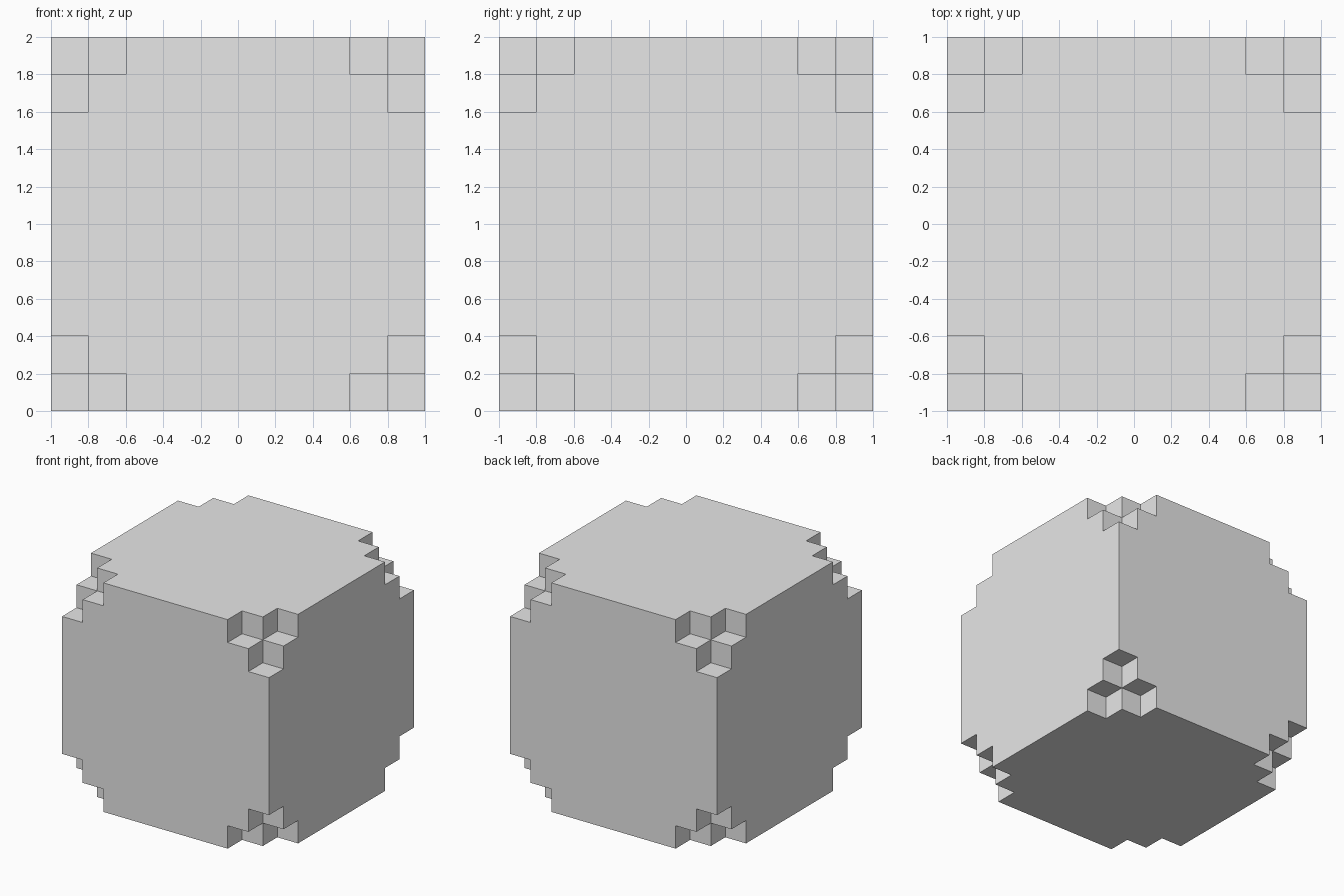
import bpy
import bmesh
from itertools import product
from mathutils import Vector

default_cube = bpy.data.objects.get("Cube")
if default_cube:
    bpy.data.objects.remove(default_cube, do_unlink=True)

# Single plain grey
grey = bpy.data.materials.new("light grey")
grey.use_nodes = True
colour = (0.8, 0.8, 0.8, 1)
grey.diffuse_color = colour
grey.node_tree.nodes["Principled BSDF"].inputs["Base Color"].default_value = colour

# Cell boundaries along every axis: two small steps at each end
STEPS = [-1, -0.8, -0.6, 0.6, 0.8, 1]
CELLS = len(STEPS) - 1


def is_solid(cell):
    """Each corner loses its corner cell and the next cell along each edge."""
    if any(i < 0 or i >= CELLS for i in cell):
        return False
    return sum(min(i, CELLS - 1 - i) for i in cell) > 1


def point(index):
    return Vector([STEPS[i] for i in index]) + Vector((0, 0, 1))


# Outer skin: a face wherever a solid cell meets an empty one
bm = bmesh.new()
for cell in product(range(CELLS), repeat=3):
    if not is_solid(cell):
        continue
    for axis, side in product(range(3), (0, 1)):
        neighbour = list(cell)
        neighbour[axis] += 2 * side - 1
        if is_solid(neighbour):
            continue
        corners = []
        for a, b in ((0, 0), (1, 0), (1, 1), (0, 1)):
            index = list(cell)
            index[axis] += side
            index[(axis + 1) % 3] += a
            index[(axis + 2) % 3] += b
            corners.append(bm.verts.new(point(index)))
        bm.faces.new(corners if side else corners[::-1])

# Weld the skin and merge coplanar cells into clean flat faces
bmesh.ops.remove_doubles(bm, verts=bm.verts, dist=0.001)
bmesh.ops.dissolve_limit(bm, angle_limit=0.01, verts=bm.verts, edges=bm.edges)
bmesh.ops.recalc_face_normals(bm, faces=bm.faces)

mesh = bpy.data.meshes.new("notched_block")
bm.to_mesh(mesh)
bm.free()
mesh.materials.append(grey)
block = bpy.data.objects.new("notched_block", mesh)
bpy.context.collection.objects.link(block)
